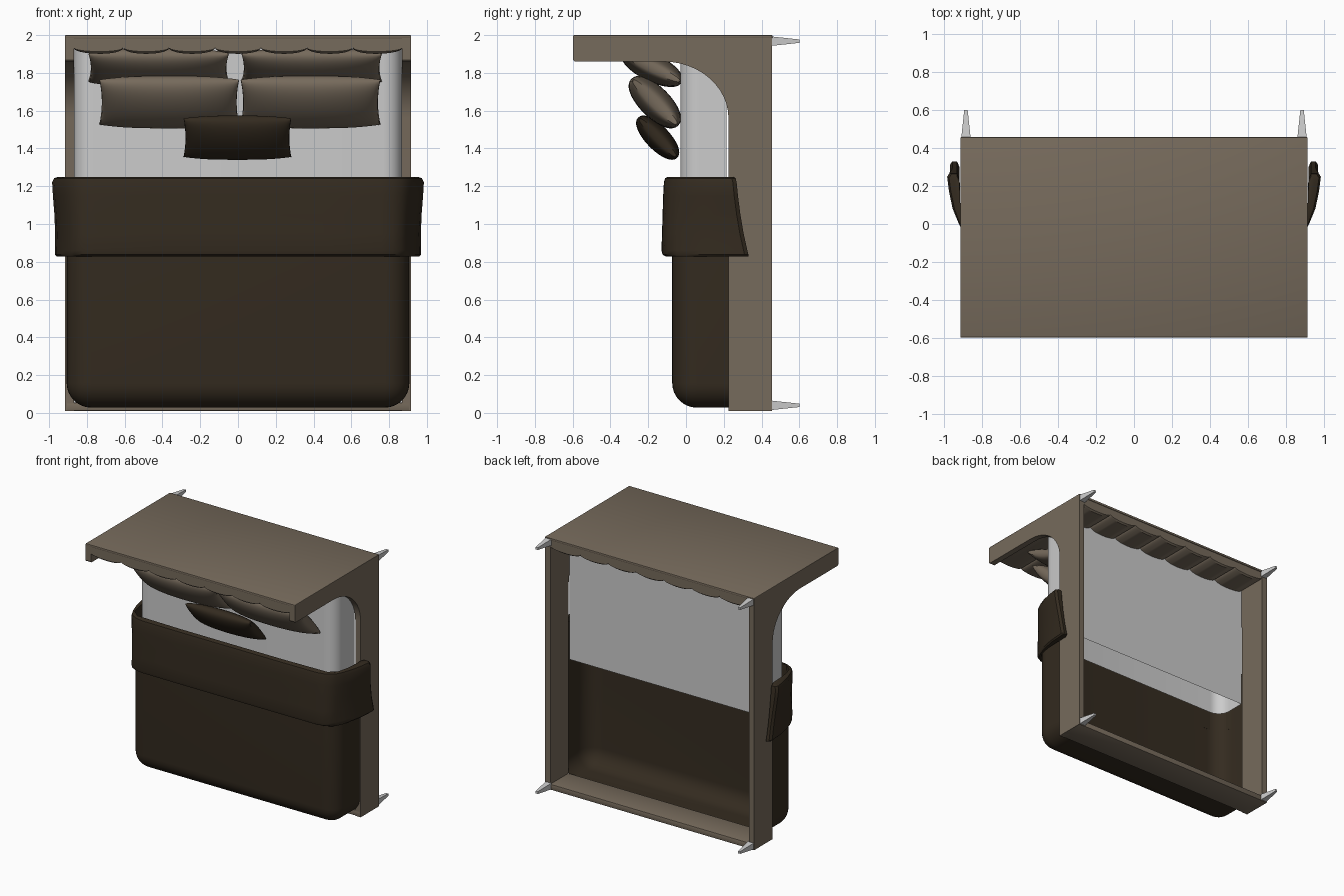
import bpy, bmesh, math
from mathutils import Vector

if "Cube" in bpy.data.objects:
    bpy.data.objects.remove(bpy.data.objects["Cube"])


def material(name, rgb):
    m = bpy.data.materials.new(name)
    m.diffuse_color = (*rgb, 1)
    m.use_nodes = True
    m.node_tree.nodes["Principled BSDF"].inputs["Base Color"].default_value = m.diffuse_color
    return m


TAN = material("taupe_fabric", (0.182, 0.145, 0.106))
DARK = material("dark_brown_cloth", (0.034, 0.024, 0.014))
WHITE = material("white_sheet", (0.60, 0.60, 0.60))
GREY = material("grey_metal", (0.60, 0.60, 0.60))


def finish(name, bm, mat, smooth=True):
    bmesh.ops.recalc_face_normals(bm, faces=bm.faces)
    me = bpy.data.meshes.new(name)
    bm.to_mesh(me)
    bm.free()
    me.materials.append(mat)
    ob = bpy.data.objects.new(name, me)
    bpy.context.collection.objects.link(ob)
    if smooth:
        bpy.ops.object.select_all(action='DESELECT')
        ob.select_set(True)
        bpy.context.view_layer.objects.active = ob
        bpy.ops.object.shade_smooth_by_angle(angle=math.radians(35))
    return ob


def box_bm(lo, hi):
    bm = bmesh.new()
    bmesh.ops.create_cube(bm, size=1)
    for v in bm.verts:
        v.co = Vector([(lo[i] + hi[i]) / 2 + v.co[i] * (hi[i] - lo[i]) for i in range(3)])
    return bm


def bevel(bm, edges, r, seg):
    bmesh.ops.bevel(bm, geom=edges, offset=r, segments=seg, profile=0.5, affect='EDGES')


def loft(rings):
    """Closed rings of points joined in order, with end caps."""
    bm = bmesh.new()
    vs = [[bm.verts.new(p) for p in r] for r in rings]
    n = len(vs[0])
    for a, b in zip(vs, vs[1:]):
        for i in range(n):
            bm.faces.new((a[i], a[(i + 1) % n], b[(i + 1) % n], b[i]))
    bm.faces.new(vs[0])
    bm.faces.new(vs[-1])
    return bm


# Headboard panel and foot rail
bm = box_bm((-0.915, -0.597, 1.982), (0.915, 0.457, 2.0))
bevel(bm, bm.edges[:], 0.004, 2)
finish("headboard_panel", bm, TAN)
bm = box_bm((-0.912, 0.225, 0.01), (0.912, 0.455, 0.055))
bevel(bm, bm.edges[:], 0.006, 2)
finish("foot_rail", bm, TAN)

# Side rails sweeping up into the headboard wings
side = [(-0.597, 1.995), (-0.597, 1.868), (-0.59, 1.86), (-0.12, 1.86)]
for i in range(1, 12):
    a = math.pi / 2 * (1 - i / 12)
    side.append((-0.12 + 0.345 * math.cos(a), 1.56 + 0.30 * math.sin(a)))
side += [(0.225, 1.56), (0.225, 0.01), (0.455, 0.01), (0.455, 1.995)]
for s, tag in ((1, "right"), (-1, "left")):
    bm = loft([[(s * x, y, z) for y, z in side] for x in (0.868, 0.915)])
    finish("side_wing_" + tag, bm, TAN)

# Seven padded headboard channels
W = 0.243
for k in range(7):
    cx = (k - 3) * W
    hl = W / 2 + (0.02 if k == 0 else 0)
    hr = W / 2 + (0.02 if k == 6 else 0)
    rings = []
    for y, d in ((-0.595, 0.012), (-0.588, 0.004), (-0.575, 0), (0.44, 0), (0.452, 0.01)):
        pts = [(cx + hr, y, 1.985), (cx - hl, y, 1.985)]
        for i in range(17):
            t = -math.cos(math.pi * i / 16)
            x = cx + t * (hr if t > 0 else hl)
            pts.append((x, y, 1.935 - (0.034 - d) * max(0, 1 - t * t) ** 0.45))
        rings.append(pts)
    finish(f"headboard_channel_{k + 1}", loft(rings), TAN)

# Tapered legs
for sx, tx in ((1, "right"), (-1, "left")):
    for z, tz in ((0.04, "foot"), (1.968, "head")):
        rings = []
        for y, r in ((0.45, 0.025), (0.60, 0.009)):
            rings.append([(sx * 0.885 + r * a, y, z + r * b)
                          for a, b in ((-1, -1), (1, -1), (1, 1), (-1, 1))])
        finish(f"leg_{tz}_{tx}", loft(rings), GREY, False)

# Mattress, rounded along its long upper edges, hollow at the covered end
bm = box_bm((-0.868, -0.03, 0.95), (0.868, 0.215, 1.93))
bevel(bm, [e for e in bm.edges if all(v.co.y < 0 for v in e.verts)
           and abs(e.verts[0].co.z - e.verts[1].co.z) > 0.5], 0.10, 8)
bm.normal_update()
bmesh.ops.delete(bm, geom=[f for f in bm.faces if f.normal.z < -0.9], context='FACES')
finish("mattress", bm, WHITE)

# Blanket: hollow rounded shell open toward the frame and the head
bm = box_bm((-0.907, -0.073, 0.028), (0.907, 0.6, 1.8))
bevel(bm, bm.edges[:], 0.13, 8)
for co, no in (((0, 0.235, 0), (0, 1, 0)), ((0, 0, 1.22), (0, 0, 1))):
    bmesh.ops.bisect_plane(bm, geom=bm.verts[:] + bm.edges[:] + bm.faces[:],
                           plane_co=co, plane_no=no, clear_outer=True)
finish("blanket", bm, DARK)

# Folded-over band of the blanket hanging over both sides
rings = []
for z, e, f, d in ((0.828, 0.33, -0.02, 0.02), (0.838, 0.33, -0.010, 0.003),
                   (0.86, 0.325, -0.01, -0.003), (0.95, 0.305, -0.012, 0),
                   (1.05, 0.288, -0.008, 0.003), (1.15, 0.275, 0, 0.006),
                   (1.22, 0.268, 0.004, 0.01), (1.242, 0.263, -0.006, 0.016),
                   (1.25, 0.25, -0.03, 0.032)):
    half = [(0.45, -0.127 + d), (0.76, -0.125 + d), (0.82, -0.113 + d), (0.865, -0.09 + d),
            (0.895 + f / 2, -0.05), (0.92 + f / 2, 0), (0.951 + f, 0.08), (0.970 + f, 0.17),
            (0.980 + f, e - 0.02), (0.967 + f, e), (0.932, e), (0.919, e - 0.03),
            (0.916, 0.12), (0.909, 0.06), (0.89, -0.02), (0.83, -0.07), (0.45, -0.079)]
    ring = [(x, y, z) for x, y in half] + [(-x, y, z) for x, y in reversed(half)]
    rings.append(ring)
finish("blanket_fold", loft(rings), DARK)


# Leaning pillows: inflated cushions with pinched corners
def pillow(name, cx, cy, cz, hw, length, thick, tilt, mat, n=24):
    up = Vector((0, -math.sin(tilt), math.cos(tilt)))
    out = Vector((0, -math.cos(tilt), -math.sin(tilt)))
    bm = bmesh.new()
    for sgn in (1, -1):
        grid = []
        for i in range(n + 1):
            row = []
            for j in range(n + 1):
                a, b = (math.pi / 2 * (2 * k / n - 1) for k in (i, j))
                u, v = math.sin(a), math.sin(b)
                h = thick * max(0, math.cos(a)) ** 0.6 * max(0, math.cos(b)) ** 0.9
                x = hw * u * (1 - 0.035 * (1 - v * v))
                w = length * v * (1 - 0.09 * u ** 4 + 0.04 * u ** 12)
                row.append(bm.verts.new(Vector((cx + x, cy, cz)) + up * w + out * h * sgn))
            grid.append(row)
        for i in range(n):
            for j in range(n):
                bm.faces.new((grid[i][j], grid[i + 1][j], grid[i + 1][j + 1], grid[i][j + 1]))
    bmesh.ops.remove_doubles(bm, verts=bm.verts, dist=0.0003)
    finish(name, bm, mat)


for s, tag in ((1, "right"), (-1, "left")):
    pillow("back_pillow_" + tag, s * 0.405 - 0.015, -0.18, 1.828, 0.372, 0.175, 0.073,
           math.radians(64), TAN)
    pillow("middle_pillow_" + tag, s * 0.374 + 0.01, -0.165, 1.645, 0.37, 0.175, 0.082,
           math.radians(45), TAN)
pillow("small_pillow", -0.003, -0.15, 1.457, 0.285, 0.148, 0.064, math.radians(44), DARK)
